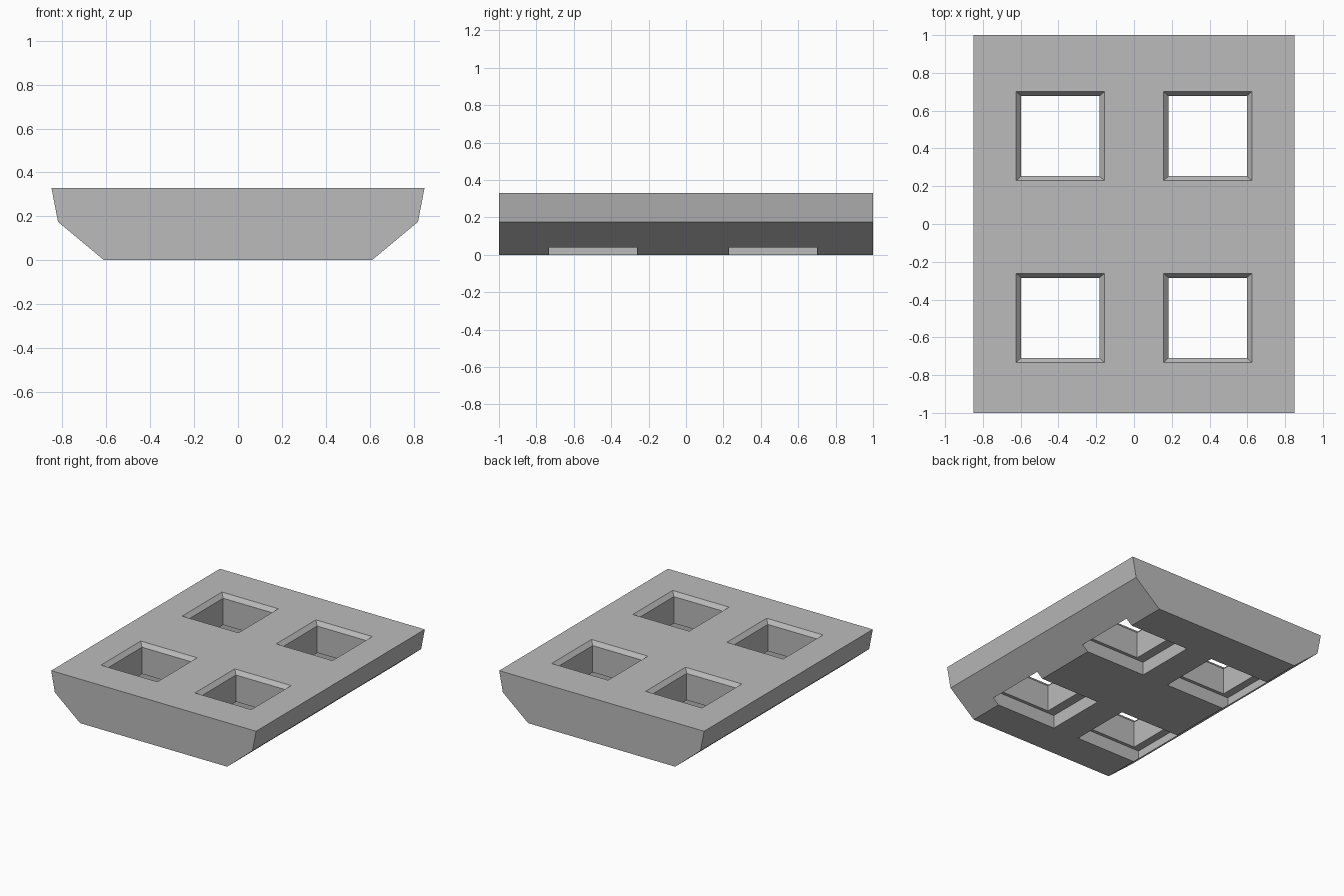
import bpy
import bmesh

cube = bpy.data.objects.get("Cube")
if cube:
    bpy.data.objects.remove(cube, do_unlink=True)

grey = bpy.data.materials.new("plain_grey")
grey.use_nodes = True
colour = (0.5, 0.5, 0.5, 1)
grey.diffuse_color = colour
grey.node_tree.nodes["Principled BSDF"].inputs["Base Color"].default_value = colour


def loft(name, rings):
    """Solid made from stacked rings of points, capped at both ends."""
    bm = bmesh.new()
    loops = [[bm.verts.new(p) for p in ring] for ring in rings]
    count = len(loops[0])
    for low, high in zip(loops, loops[1:]):
        for i in range(count):
            j = (i + 1) % count
            bm.faces.new((low[i], low[j], high[j], high[i]))
    bm.faces.new(loops[0][::-1])
    bm.faces.new(loops[-1])
    bmesh.ops.recalc_face_normals(bm, faces=bm.faces)
    mesh = bpy.data.meshes.new(name)
    bm.to_mesh(mesh)
    bm.free()
    mesh.materials.append(grey)
    obj = bpy.data.objects.new(name, mesh)
    bpy.context.collection.objects.link(obj)
    return obj


def rect(cx, cy, half_x, half_y, z):
    return [(cx + sx * half_x, cy + sy * half_y, z)
            for sx, sy in ((-1, -1), (1, -1), (1, 1), (-1, 1))]


# Slab: keel-shaped profile extruded from front to back
half = [(0.61, 0), (0.82, 0.175), (0.85, 0.33)]
profile = half + [(-x, z) for x, z in reversed(half)]
slab = loft("slab", [[(x, y, z) for x, z in profile] for y in (-1, 1)])


def cut(cutter):
    mod = slab.modifiers.new("cut", 'BOOLEAN')
    mod.operation = 'DIFFERENCE'
    mod.solver = 'EXACT'
    mod.object = cutter
    cutter.hide_render = True
    bpy.context.view_layer.objects.active = slab
    bpy.ops.object.modifier_apply(modifier=mod.name)
    bpy.data.objects.remove(cutter, do_unlink=True)


# Four square holes, chamfered on top, with a wider recess underneath
for side in (-1, 1):
    for y in (-0.497, 0.465):
        cut(loft("recess_cutter", [rect(side * 0.383, y, 0.273, 0.236, z)
                                   for z in (-0.1, 0.1)]))
        x = side * 0.39
        cut(loft("hole_cutter", [rect(x, y, 0.207, 0.212, -0.1),
                                 rect(x, y, 0.207, 0.212, 0.30),
                                 rect(x, y, 0.234, 0.236, 0.33),
                                 rect(x, y, 0.234, 0.236, 0.5)]))
